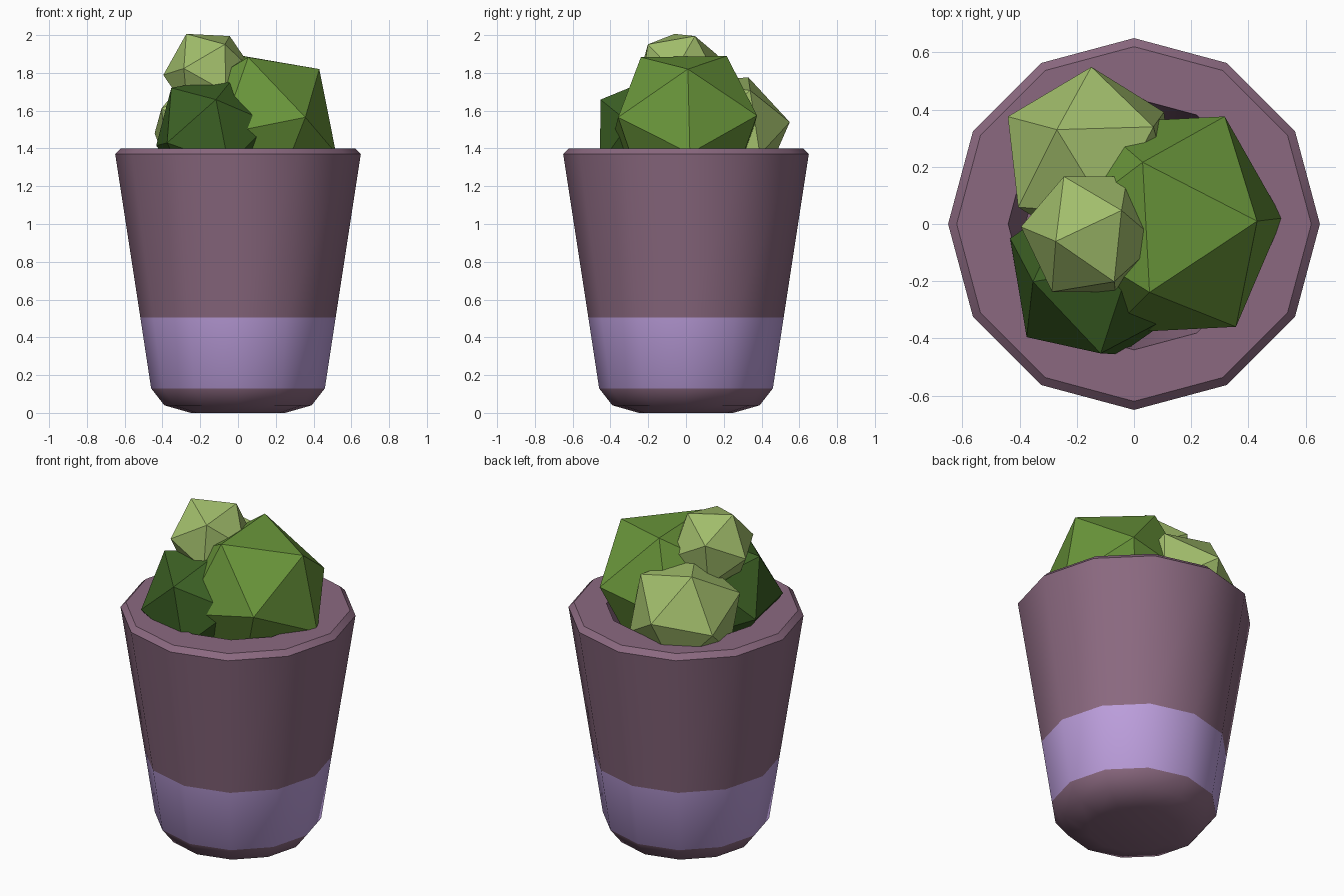
import bpy, bmesh, math
from mathutils import Vector, Matrix

if "Cube" in bpy.data.objects:
    bpy.data.objects.remove(bpy.data.objects["Cube"])


def material(name, hex_colour):
    def linear(c):
        return c / 12.92 if c <= 0.04045 else ((c + 0.055) / 1.055) ** 2.4
    m = bpy.data.materials.new(name)
    rgb = [linear(int(hex_colour[i:i + 2], 16) / 255) for i in (0, 2, 4)]
    m.diffuse_color = (*rgb, 1)
    m.use_nodes = True
    m.node_tree.nodes["Principled BSDF"].inputs["Base Color"].default_value = m.diffuse_color
    return m


def make_object(name, bm, materials):
    mesh = bpy.data.meshes.new(name)
    bm.to_mesh(mesh)
    bm.free()
    for m in materials:
        mesh.materials.append(m)
    obj = bpy.data.objects.new(name, mesh)
    bpy.context.collection.objects.link(obj)
    return obj


plum = material("plum_pot", "8B6980")
lilac = material("lilac_band", "BC9EDC")
mid_green = material("mid_green", "69953A")
dark_green = material("dark_green", "3C6124")
light_green = material("light_green", "A1BD6B")

# Pot: twelve-sided lathe of (radius, height), from the base up and into the hollow
SIDES = 12
profile = [(0.25, 0), (0.39, 0.04), (0.46, 0.13), (0.517, 0.505), (0.65, 1.37),
           (0.62, 1.40), (0.44, 1.40), (0.38, 1.10)]
bm = bmesh.new()
rings = [[bm.verts.new((r * math.cos(k * math.tau / SIDES),
                        r * math.sin(k * math.tau / SIDES), z))
          for k in range(SIDES)] for r, z in profile]
for i, (low, high) in enumerate(zip(rings, rings[1:])):
    for k in range(SIDES):
        n = (k + 1) % SIDES
        face = bm.faces.new((low[k], low[n], high[n], high[k]))
        face.material_index = 1 if i == 2 else 0  # painted band
bm.faces.new(rings[0][::-1])
bm.faces.new(rings[-1])
pot = make_object("pot", bm, [plum, lilac])
bpy.context.view_layer.objects.active = pot
pot.select_set(True)
bpy.ops.object.shade_smooth_by_angle(angle=math.radians(40))
pot.select_set(False)


# Foliage: faceted balls, each turned so one corner points along "pole"
# and a neighbouring corner points towards "side"
def leaf_ball(name, centre, radius, pole, side, mat):
    z = Vector(pole).normalized()
    y = z.cross(Vector(side)).normalized()
    x = y.cross(z)
    turn = Matrix((x, y, z)).transposed().to_4x4()
    bm = bmesh.new()
    bmesh.ops.create_icosphere(bm, subdivisions=1, radius=radius,
                               matrix=Matrix.Translation(centre) @ turn)
    make_object(name, bm, [mat])


leaf_ball("large_leaf_ball", (0.114, -0.003, 1.525), 0.433,
          (0.316, 0.013, 0.295), (0.396, 0.023, -0.145), mid_green)
leaf_ball("front_leaf_ball", (-0.13, -0.175, 1.475), 0.333,
          (0.013, -0.272, 0.18), (-0.227, -0.042, 0.26), dark_green)
leaf_ball("back_leaf_ball", (-0.15, 0.225, 1.49), 0.328,
          (-0.365, 0.32, 0.873), (0, 0.315, 0.05), light_green)
leaf_ball("top_leaf_ball", (-0.155, -0.036, 1.797), 0.242,
          (-0.115, -0.024, 0.203), (0.115, 0.086, 0.203), light_green)
